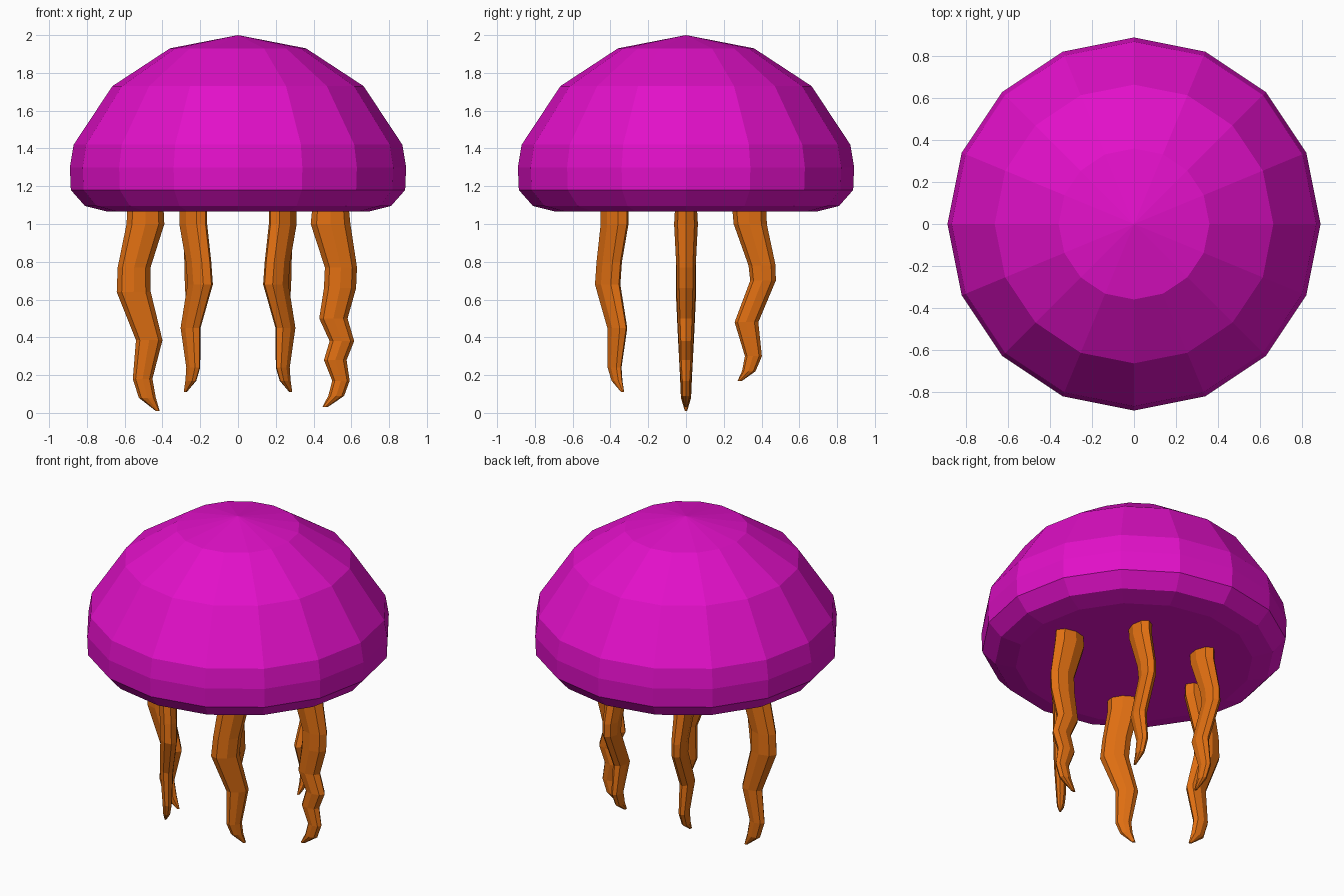
import bpy, bmesh
from math import sin, cos, pi, radians

if "Cube" in bpy.data.objects:
    bpy.data.objects.remove(bpy.data.objects["Cube"])

def material(name, rgb):
    m = bpy.data.materials.new(name)
    m.diffuse_color = (*rgb, 1)
    m.use_nodes = True
    m.node_tree.nodes["Principled BSDF"].inputs["Base Color"].default_value = m.diffuse_color
    return m

MAGENTA = material("magenta", (0.76, 0.005, 0.58))
ORANGE = material("orange", (0.75, 0.16, 0.006))

def skin(name, rings, mat, apex=None):
    """Bridge rings of points (top to bottom) into a closed flat-shaded mesh."""
    bm = bmesh.new()
    loops = [[bm.verts.new(p) for p in r] for r in rings]
    n = len(loops[0])
    for a, b in zip(loops, loops[1:]):
        for i in range(n):
            j = (i + 1) % n
            bm.faces.new((a[i], b[i], b[j], a[j]))
    bm.faces.new(loops[-1])
    if apex:
        top = bm.verts.new(apex)
        for i in range(n):
            bm.faces.new((top, loops[0][i], loops[0][(i + 1) % n]))
    else:
        bm.faces.new(loops[0])
    bmesh.ops.recalc_face_normals(bm, faces=bm.faces)
    me = bpy.data.meshes.new(name)
    bm.to_mesh(me)
    bm.free()
    me.materials.append(mat)
    ob = bpy.data.objects.new(name, me)
    bpy.context.collection.objects.link(ob)
    return ob

# Bell: 16-sided dome with a flat underside
bell = [(0.36, 1.93), (0.665, 1.73), (0.87, 1.42), (0.89, 1.30),
        (0.885, 1.18), (0.81, 1.095), (0.69, 1.065)]
skin("bell", [[(r * cos(i * pi / 8), r * sin(i * pi / 8), z) for i in range(16)]
              for r, z in bell], MAGENTA, (0, 0, 2.0))

def tentacle(name, base, angle, path, flip=1):
    """Flattened 8-sided arm; path rows: height, sideways shift, half width."""
    c, s = cos(radians(angle)), sin(radians(angle))
    rings = []
    for z, shift, w in path:
        ring = []
        for i in range(8):
            u = shift + w * cos(i * pi / 4)
            v = 0.6 * w * sin(i * pi / 4)
            # the ring tilts a little where the tip curls
            ring.append((flip * (base[0] + u * c - v * s), base[1] + u * s + v * c, z))
        rings.append(ring)
    skin(name, rings, ORANGE)

# Side tentacles, each with its own wave
left = [(1.10, 0, 0.095), (1.0, 0.0, 0.1), (0.77, 0.06, 0.087), (0.64, 0.062, 0.09),
        (0.385, -0.02, 0.07), (0.18, 0.015, 0.052), (0.08, -0.01, 0.045), (0.01, -0.065, 0.01)]
right = [(1.10, 0, 0.095), (1.0, 0.0, 0.105), (0.77, 0.055, 0.085), (0.66, 0.05, 0.085),
         (0.5, 0.015, 0.075), (0.38, 0.06, 0.065), (0.28, 0.025, 0.06),
         (0.17, 0.055, 0.046), (0.09, 0.03, 0.042), (0.03, -0.03, 0.014)]
tentacle("left_tentacle", (0.49, 0), 0, left, -1)
tentacle("right_tentacle", (0.49, 0), 0, right)

# Mirrored front and back pairs
front = [(1.10, 0, 0.092), (1.0, 0, 0.092), (0.8, -0.04, 0.084), (0.68, -0.052, 0.084),
         (0.45, 0.02, 0.066), (0.24, 0.0, 0.046), (0.17, 0.018, 0.036), (0.11, 0.06, 0.01)]
back = [(1.10, 0, 0.092), (1.0, 0.005, 0.088), (0.78, 0.068, 0.072), (0.7, 0.073, 0.068),
        (0.48, -0.015, 0.063), (0.3, 0.022, 0.045), (0.22, -0.003, 0.036), (0.17, -0.05, 0.012)]
for side, f in (("right", 1), ("left", -1)):
    tentacle("front_%s_tentacle" % side, (0.237, -0.378), 45, front, f)
    tentacle("back_%s_tentacle" % side, (0.235, 0.335), 85, back, f)
